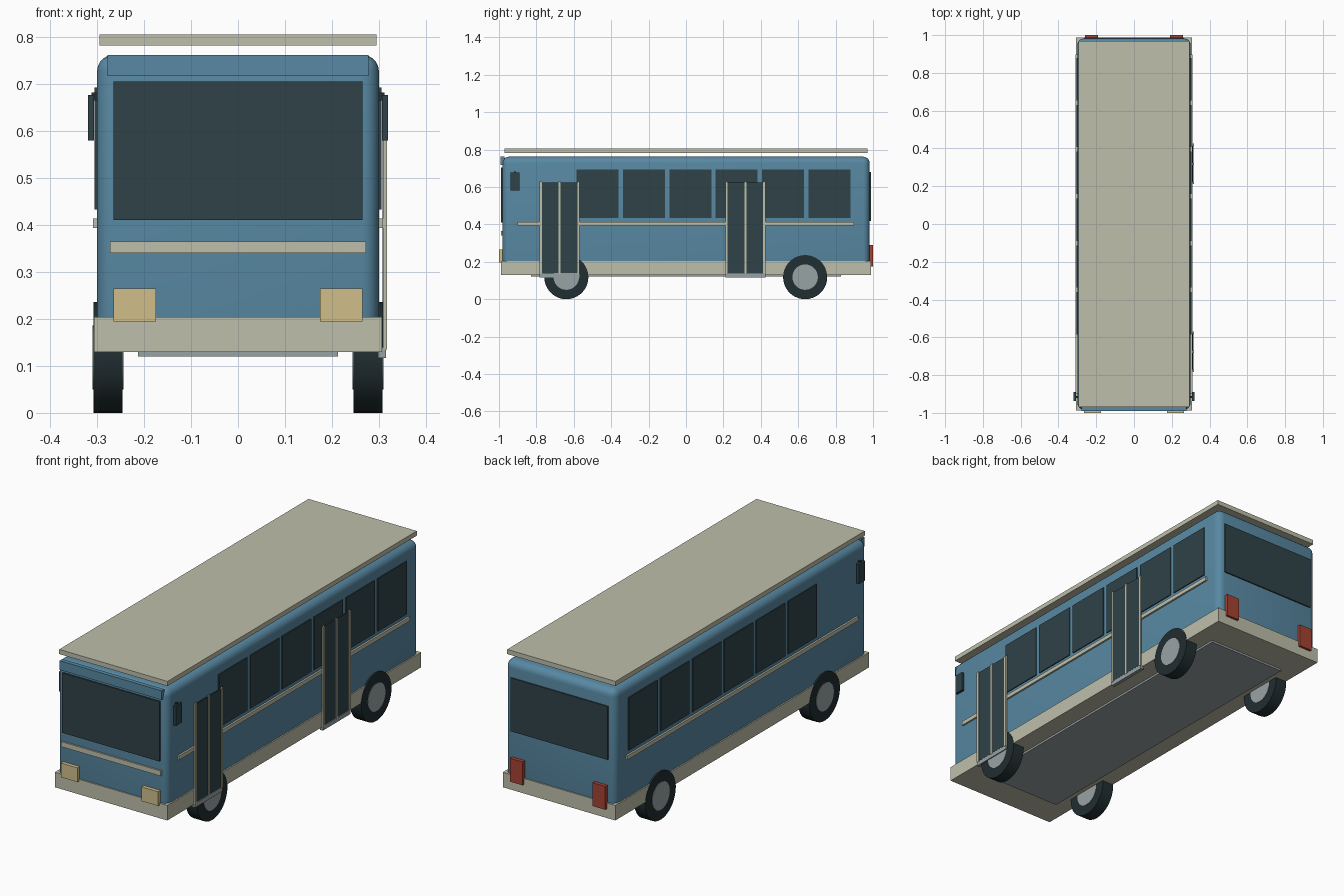
import bpy, math

if "Cube" in bpy.data.objects:
    bpy.data.objects.remove(bpy.data.objects["Cube"])


def material(name, rgb):
    # sRGB bytes to linear
    lin = [((c / 255 + 0.055) / 1.055) ** 2.4 for c in rgb]
    m = bpy.data.materials.new(name)
    m.diffuse_color = (*lin, 1)
    m.use_nodes = True
    m.node_tree.nodes["Principled BSDF"].inputs["Base Color"].default_value = m.diffuse_color
    return m


BLUE = material("body blue", (88, 137, 163))
CREAM = material("cream trim", (191, 191, 171))
GLASS = material("dark glass", (47, 66, 72))
AMBER = material("headlight yellow", (208, 190, 138))
RED = material("tail light red", (165, 68, 52))
GREY = material("metal grey", (152, 163, 165))
RUBBER = material("tyre black", (33, 46, 49))


def box(name, x, y, z, mat, bevel=0):
    """Box from (min, max) ranges on each axis."""
    mid = [(a + b) / 2 for a, b in (x, y, z)]
    bpy.ops.mesh.primitive_cube_add(size=1, location=mid)
    o = bpy.context.object
    o.name = name
    o.scale = [b - a for a, b in (x, y, z)]
    bpy.ops.object.transform_apply(location=False, rotation=False, scale=True)
    o.data.materials.append(mat)
    if bevel:
        mod = o.modifiers.new("Rounded edges", 'BEVEL')
        mod.width = bevel
        mod.segments = 5
        bpy.ops.object.modifier_apply(modifier=mod.name)
        bpy.ops.object.shade_smooth_by_angle(angle=math.radians(35))
    return o


def wheel_disc(name, x, y, z, radius, width, mat):
    bpy.ops.mesh.primitive_cylinder_add(vertices=36, radius=radius, depth=width,
                                        location=(x, y, z), rotation=(0, math.pi / 2, 0))
    o = bpy.context.object
    o.name = name
    o.data.materials.append(mat)
    bpy.ops.object.shade_smooth_by_angle(angle=math.radians(35))


def side_range(s, a, b):
    return (a, b) if s > 0 else (-b, -a)


# Body shell, skirt, floating roof panel and floor plate
box("body", (-0.30, 0.30), (-0.982, 0.982), (0.14, 0.762), BLUE, 0.035)
box("skirt", (-0.3065, 0.3065), (-0.988, 0.988), (0.13, 0.204), CREAM)
box("roof_panel", (-0.295, 0.295), (-0.97, 0.97), (0.782, 0.805), CREAM)
box("floor_plate", (-0.213, 0.213), (-0.83, 0.83), (0.12, 0.132), GREY)

# Front face
box("windshield", (-0.265, 0.265), (-0.990, -0.981), (0.41, 0.705), GLASS)
box("sign_panel", (-0.278, 0.278), (-0.991, -0.970), (0.717, 0.762), BLUE)
box("front_stripe", (-0.272, 0.272), (-0.990, -0.981), (0.34, 0.365), CREAM)

# Rear face
box("rear_window", (-0.265, 0.265), (0.981, 0.988), (0.417, 0.68), GLASS)

for s, side in ((1, "right"), (-1, "left")):
    # Lamps
    box(f"headlight_{side}", side_range(s, 0.175, 0.265), (-1.0, -0.98), (0.195, 0.265), AMBER)
    box(f"tail_light_{side}", side_range(s, 0.19, 0.26), (0.98, 1.0), (0.175, 0.29), RED)
    # Side windows and waist trim
    for i in range(6):
        y = -0.473 + 0.248 * i
        box(f"side_window_{side}_{i + 1}", side_range(s, 0.298, 0.305),
            (y - 0.112, y + 0.112), (0.433, 0.693), GLASS)
    box(f"side_trim_{side}", side_range(s, 0.298, 0.309), (-0.9, 0.897), (0.394, 0.414), CREAM)
    # Mirror on a short arm
    box(f"mirror_arm_{side}", side_range(s, 0.298, 0.312), (-0.92, -0.91), (0.665, 0.682), RUBBER)
    box(f"mirror_{side}", side_range(s, 0.306, 0.319), (-0.938, -0.890), (0.58, 0.677), GLASS)
    # Wheels
    for y, end in ((-0.64, "front"), (0.637, "rear")):
        wheel_disc(f"tyre_{end}_{side}", s * 0.277, y, 0.118, 0.118, 0.062, RUBBER)
        wheel_disc(f"hub_{end}_{side}", s * 0.277, y, 0.118, 0.068, 0.066, GREY)

# Double doors on the right side only
for y, end in ((-0.676, "front"), (0.318, "rear")):
    for k in (-1, 1):
        c = y + k * 0.05
        box(f"{end}_door_leaf_{'a' if k < 0 else 'b'}", (0.308, 0.3135),
            (c - 0.047, c + 0.047), (0.14, 0.624), GLASS)
    for k in (-1, 0, 1):
        p = y + k * 0.101
        box(f"{end}_door_post_{k + 2}", (0.309, 0.317), (p - 0.006, p + 0.006),
            (0.135, 0.628), CREAM)
    box(f"{end}_door_step", (0.298, 0.315), (y - 0.107, y + 0.107), (0.117, 0.138), GREY)
